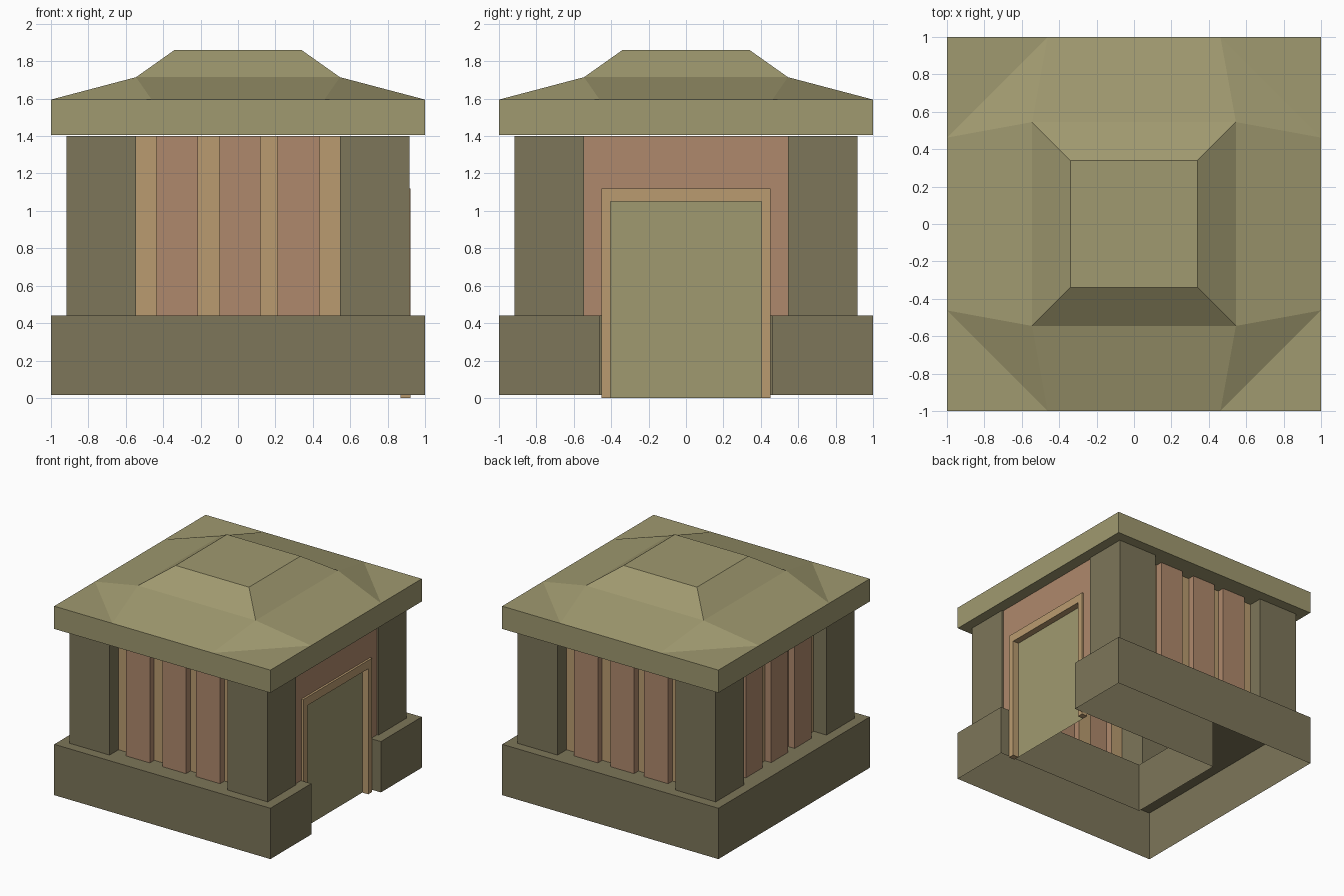
import bpy
from math import pi
from mathutils import Matrix

if "Cube" in bpy.data.objects:
    bpy.data.objects.remove(bpy.data.objects["Cube"])


def material(name, rgb):
    m = bpy.data.materials.new(name)
    m.diffuse_color = (*rgb, 1)
    m.use_nodes = True
    m.node_tree.nodes["Principled BSDF"].inputs["Base Color"].default_value = m.diffuse_color
    return m


ROOF = material("roof_stone", (0.35, 0.32, 0.16))
STONE = material("dark_stone", (0.205, 0.18, 0.10))
CLAY = material("clay", (0.43, 0.25, 0.15))
TAN = material("tan_trim", (0.49, 0.33, 0.16))


def make(name, verts, faces, mats, slots=None, turn=0):
    me = bpy.data.meshes.new(name)
    me.from_pydata(verts, [], faces)
    for m in mats:
        me.materials.append(m)
    if slots:
        me.polygons.foreach_set("material_index", slots)
    me.transform(Matrix.Rotation(turn, 4, 'Z'))
    ob = bpy.data.objects.new(name, me)
    bpy.context.collection.objects.link(ob)
    return ob


def extrude(outline, lo, hi, top=True, bottom=True):
    """Counter-clockwise xy outline raised from lo to hi."""
    n = len(outline)
    verts = [(x, y, lo) for x, y in outline] + [(x, y, hi) for x, y in outline]
    faces = [(i, (i + 1) % n, n + (i + 1) % n, n + i) for i in range(n)]
    if top:
        faces.append(tuple(range(n, 2 * n)))
    if bottom:
        faces.append(tuple(range(n - 1, -1, -1)))
    return verts, faces


# Base: notched for the doorway, open underneath
notch = 0.46
v, f = extrude([(-1, -1), (1, -1), (1, -notch), (-0.44, -notch),
                (-0.44, notch), (1, notch), (1, 1), (-1, 1)],
               0.015, 0.44, bottom=False)
make("base", v, f, [STONE])

# Corner pillars
a, b = 0.545, 0.918
for i in range(4):
    v, f = extrude([(a, a), (b, a), (b, b), (a, b)], 0.44, 1.40)
    make("corner_pillar", v, f, [STONE], turn=i * pi / 2)

# Ribbed walls on front, left and back: raised clay panels between tan strips
back, rib = -0.80, -0.858
profile = [(-a, back)]
for x0, x1 in ((-0.435, -0.215), (-0.10, 0.12), (0.21, 0.435)):
    profile += [(x0, back), (x0, rib), (x1, rib), (x1, back)]
profile.append((a, back))
n = len(profile)
verts = [(x, y, z) for z in (0.44, 1.40) for x, y in profile]
faces = [(i, i + 1, n + i + 1, n + i) for i in range(n - 1)]
slots = [0 if i % 4 == 0 else 1 for i in range(n - 1)]
for name, turn in (("front_wall", 0), ("left_wall", -pi / 2), ("back_wall", pi)):
    make(name, verts, faces, [TAN, CLAY], slots, turn)


def arch(x0, x1, out, inn, lo, top_out, top_in):
    """Door-shaped surround in the yz plane, thick in x."""
    loop = [(-out, lo), (-out, top_out), (out, top_out), (out, lo),
            (inn, lo), (inn, top_in), (-inn, top_in), (-inn, lo)]
    vs = [(x, y, z) for x in (x0, x1) for y, z in loop]
    fs = [(i, 8 + i, 8 + (i + 1) % 8, (i + 1) % 8) for i in range(8)]
    for q in ((0, 7, 6, 1), (1, 6, 5, 2), (2, 5, 4, 3)):
        fs.append(tuple(8 + i for i in q))
        fs.append(q[::-1])
    return vs, fs


# Door side: clay wall, frame and door panel
v, f = arch(0.895, 0.905, a, 0.45, 0.44, 1.40, 1.12)
make("door_wall", v, f, [CLAY])
v, f = arch(0.868, 0.923, 0.453, 0.403, 0.0, 1.12, 1.05)
make("door_frame", v, f, [TAN])
make("door", [(0.868, -0.403, 0), (0.868, 0.403, 0),
              (0.868, 0.403, 1.05), (0.868, -0.403, 1.05)],
     [(0, 1, 2, 3)], [ROOF])

# Roof: slab, shallow skirt with cut corners, steeper hip and flat cap
square = [(-1, -1), (1, -1), (1, 1), (-1, 1)]
verts, faces = [], []
for s, z in ((1, 1.405), (1, 1.595), (a, 1.715), (0.34, 1.86)):
    verts += [(x * s, y * s, z) for x, y in square]
c = 0.462
verts += [(x, y, 1.595) for x, y in ((-c, -1), (c, -1), (1, -c), (1, c),
                                     (c, 1), (-c, 1), (-1, c), (-1, -c))]
for i in range(4):
    j = (i + 1) % 4
    p, q = 16 + 2 * i, 17 + 2 * i          # eave points along this side
    before = 16 + (2 * i - 1) % 8          # last eave point of previous side
    faces += [(i, j, 4 + j, q, p, 4 + i),
              (p, q, 8 + j, 8 + i),
              (4 + i, p, before),
              (before, p, 8 + i),
              (8 + i, 8 + j, 12 + j, 12 + i)]
faces += [(12, 13, 14, 15), (3, 2, 1, 0)]
make("roof", verts, faces, [ROOF])
